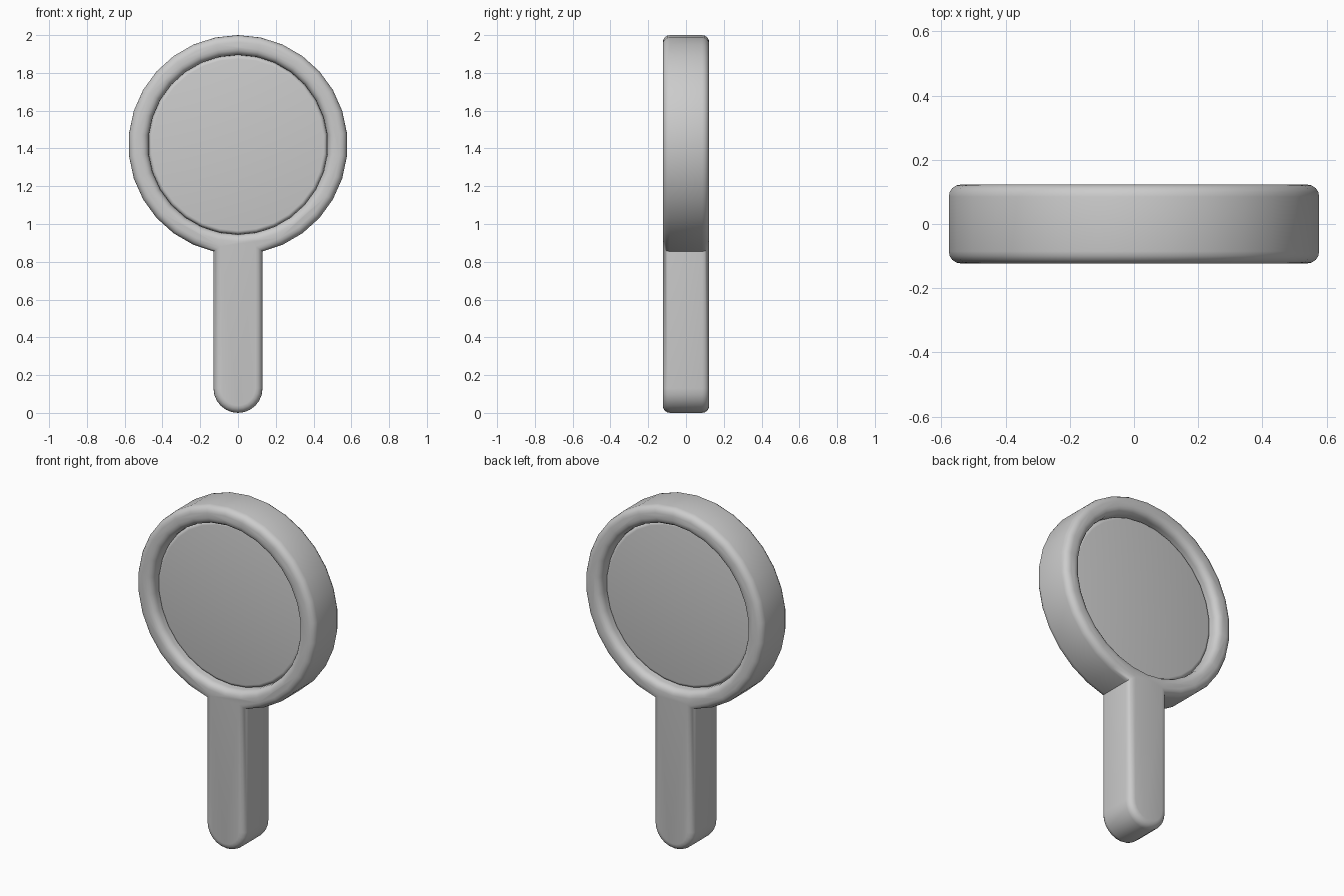
import bpy, bmesh, math

if "Cube" in bpy.data.objects:
    bpy.data.objects.remove(bpy.data.objects["Cube"])

CZ, R, RI = 1.42, 0.58, 0.475      # head centre height, outer and inner radius
HALF, HW, N = 0.123, 0.13, 30      # half depth, handle half width, sides


def finish(bm, name):
    bmesh.ops.recalc_face_normals(bm, faces=bm.faces)
    mesh = bpy.data.meshes.new(name)
    bm.to_mesh(mesh)
    bm.free()
    ob = bpy.data.objects.new(name, mesh)
    bpy.context.collection.objects.link(ob)
    bpy.ops.object.select_all(action='DESELECT')
    ob.select_set(True)
    bpy.context.view_layer.objects.active = ob
    bpy.ops.object.shade_smooth_by_angle(angle=math.radians(40))
    return ob


def loop(bm, pts, y):
    vs = [bm.verts.new((x, y, z)) for x, z in pts]
    return [bm.edges.new((vs[i], vs[(i + 1) % len(vs)])) for i in range(len(vs))]


def circle(r):
    return [(r * math.sin(2 * math.pi * i / N), CZ + r * math.cos(2 * math.pi * i / N))
            for i in range(N)]


def rim_edges(bm, half):
    return [e for e in bm.edges if len(e.link_faces) == 2
            and abs(e.verts[0].co.y - e.verts[1].co.y) < 1e-5
            and abs(abs(e.verts[0].co.y) - half) < 1e-5
            and e.calc_face_angle(0) > 1.0]


def round_edges(bm, edges, width):
    bmesh.ops.bevel(bm, geom=edges, offset=width, segments=4, profile=0.5,
                    affect='EDGES', clamp_overlap=True)


# Frame: keyhole outline of head and round-ended handle with a round opening
join_z = CZ - math.sqrt(R * R - HW * HW)
outline = [p for p in circle(R) if not (abs(p[0]) < HW + 0.02 and p[1] < CZ)]
right = [p for p in outline if p[0] >= -1e-6]
right.sort(key=lambda p: -p[1])
left = sorted([p for p in outline if p[0] < -1e-6], key=lambda p: p[1])
end = [(HW * math.cos(a), HW - HW * math.sin(a))
       for a in (math.pi * i / 12 for i in range(13))]
outline = right + [(HW, join_z)] + end + [(-HW, join_z)] + left

bm = bmesh.new()
edges = loop(bm, outline, -HALF) + loop(bm, circle(RI), -HALF)
bmesh.ops.triangle_fill(bm, use_beauty=True, use_dissolve=False, edges=edges)
ext = bmesh.ops.extrude_face_region(bm, geom=bm.faces[:], use_keep_orig=True)
for v in ext['geom']:
    if isinstance(v, bmesh.types.BMVert):
        v.co.y = HALF
bmesh.ops.recalc_face_normals(bm, faces=bm.faces)
bmesh.ops.dissolve_limit(bm, angle_limit=0.01, verts=bm.verts[:], edges=bm.edges[:])
round_edges(bm, rim_edges(bm, HALF), 0.038)
finish(bm, "frame_and_handle")

# Lens: recessed disc with softened edges
bm = bmesh.new()
T = 0.07
edges = loop(bm, circle(RI), -T)
face = bm.faces.new([e.verts[0] for e in edges])
ext = bmesh.ops.extrude_face_region(bm, geom=[face], use_keep_orig=True)
for v in ext['geom']:
    if isinstance(v, bmesh.types.BMVert):
        v.co.y = T
bmesh.ops.recalc_face_normals(bm, faces=bm.faces)
round_edges(bm, rim_edges(bm, T), 0.02)
finish(bm, "lens")
